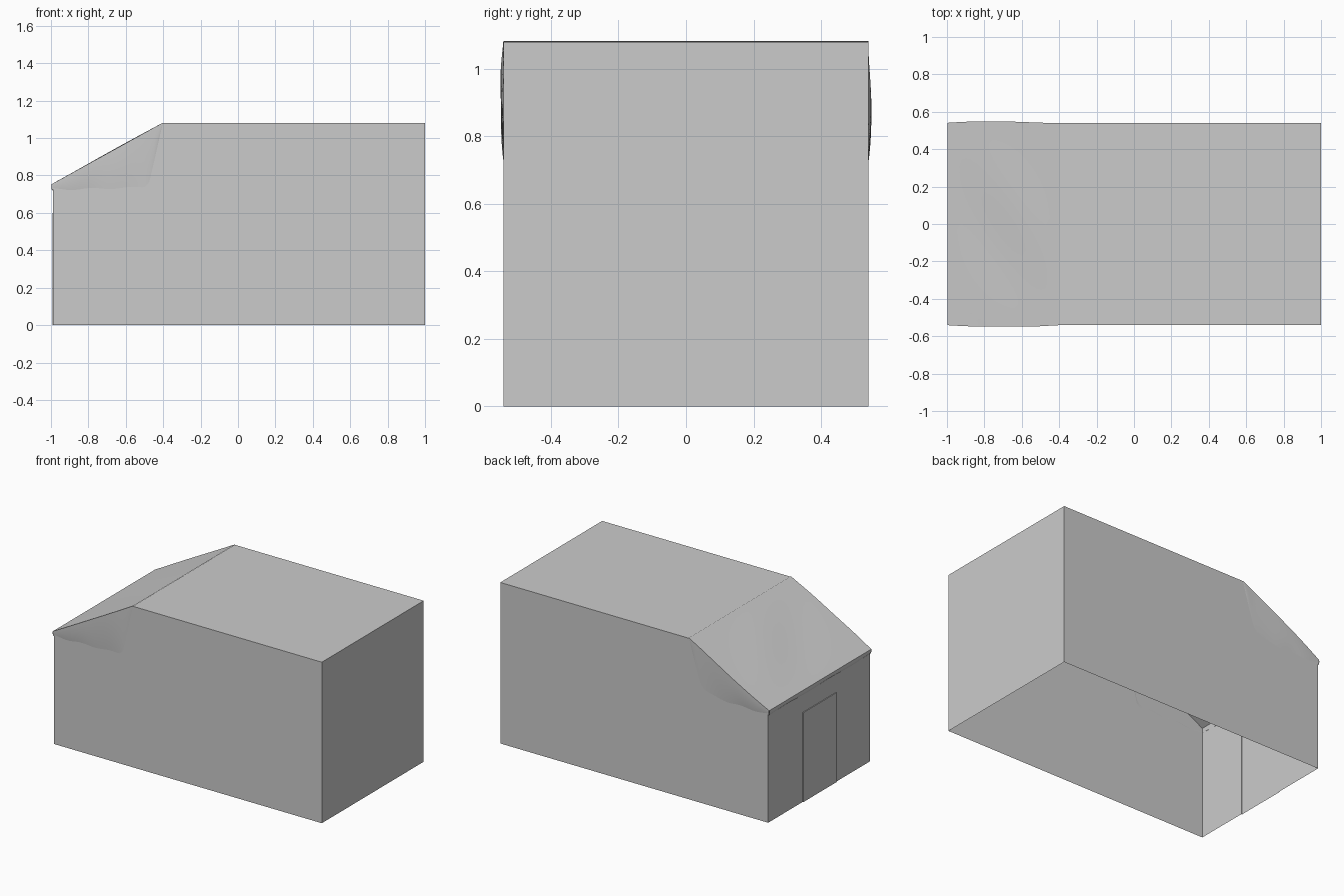
import bpy, bmesh
from math import sin, cos, pi

if "Cube" in bpy.data.objects:
    bpy.data.objects.remove(bpy.data.objects["Cube"])

W, H, RIDGE, FRONT, EAVE = 0.54, 1.08, -0.4, -0.988, 0.755
DOOR_W, DOOR_H = 0.175, 0.6


def make_object(name, bm):
    mesh = bpy.data.meshes.new(name)
    bm.to_mesh(mesh)
    bm.free()
    obj = bpy.data.objects.new(name, mesh)
    bpy.context.collection.objects.link(obj)
    return obj


def add_face(bm, pts):
    return bm.faces.new([bm.verts.new(p) for p in pts])


def add_grid(bm, nu, nv, fn):
    rows = [[bm.verts.new(fn(i / nu, j / nv)) for j in range(nv + 1)] for i in range(nu + 1)]
    for a, b in zip(rows, rows[1:]):
        for j in range(nv):
            bm.faces.new((a[j], b[j], b[j + 1], a[j + 1]))


# building shell: side profile swept across the width, open underneath
bm = bmesh.new()
prof = [(1, 0), (1, H), (RIDGE, H), (FRONT, EAVE), (FRONT, 0)]
for s in (-1, 1):
    add_face(bm, [(x, s * W, z) for x, z in prof])
for (x0, z0), (x1, z1) in zip(prof[:3], prof[1:4]):
    add_face(bm, [(x0, -W, z0), (x0, W, z0), (x1, W, z1), (x1, -W, z1)])
# end wall around the doorway
door = [(-DOOR_W, 0), (-DOOR_W, DOOR_H), (DOOR_W, DOOR_H), (DOOR_W, 0)]
wall = [(W, 0), (W, EAVE), (-W, EAVE), (-W, 0)]
add_face(bm, [(FRONT, y, z) for y, z in door + wall])
bmesh.ops.remove_doubles(bm, verts=bm.verts, dist=1e-5)
bmesh.ops.recalc_face_normals(bm, faces=bm.faces)
make_object("building_shell", bm)

# door panel standing slightly proud of the wall
bm = bmesh.new()
DX = FRONT - 0.005
add_face(bm, [(DX, y, z) for y, z in door])
for (y0, z0), (y1, z1) in zip(door, door[1:]):
    add_face(bm, [(FRONT, y0, z0), (FRONT, y1, z1), (DX, y1, z1), (DX, y0, z0)])
bmesh.ops.remove_doubles(bm, verts=bm.verts, dist=1e-5)
bmesh.ops.recalc_face_normals(bm, faces=bm.faces)
make_object("door", bm)


# canvas sheet draped over the sloping roof
def slope_z(x):
    return EAVE + (H - EAVE) * (x - FRONT) / (RIDGE - FRONT)


def edge_y(side, u):
    bump = sin(pi * u) * (0.009 + 0.002 * cos(9 * u + side)) if side < 0 else \
        0.011 * sin(pi * min(1, u * 1.15)) * (1 - 0.6 * u)
    return side * (W + 0.001 + bump)


def sheet_x(u):
    return -0.996 + u * (RIDGE + 0.996)


def top(u, v):
    x = sheet_x(u)
    y = edge_y(-1, u) * (1 - v) + edge_y(1, u) * v
    ripple = 0.003 * sin(pi * u) * sin(pi * v) * sin(7 * y + 9 * x)
    return x, y, slope_z(x) + 0.003 + ripple


def skirt(side):
    def fn(u, v):
        x = sheet_x(u)
        z_top = slope_z(x) + 0.003
        z_low = 0.72 + 0.005 * sin(30 * x)
        if x > -0.48:
            z_low += (z_top - z_low) * (x + 0.48) / (RIDGE + 0.48)
        y = edge_y(side, u)
        y += (side * (W - 0.001) - y) * v ** 2
        return x, y, z_top + (z_low - z_top) * v
    return fn


def front_lip(u, v):
    x, y, z = top(0, u)
    return x - 0.003 * sin(pi * v) + 0.010 * v * v, y, z - v * (0.036 + 0.004 * sin(14 * y))


bm = bmesh.new()
add_grid(bm, 24, 32, top)
add_grid(bm, 32, 6, front_lip)
for s in (-1, 1):
    add_grid(bm, 24, 8, skirt(s))
bmesh.ops.remove_doubles(bm, verts=bm.verts, dist=1e-5)
bmesh.ops.recalc_face_normals(bm, faces=bm.faces)
sheet = make_object("draped_canvas", bm)
bpy.context.view_layer.objects.active = sheet
sheet.select_set(True)
bpy.ops.object.shade_smooth_by_angle()
